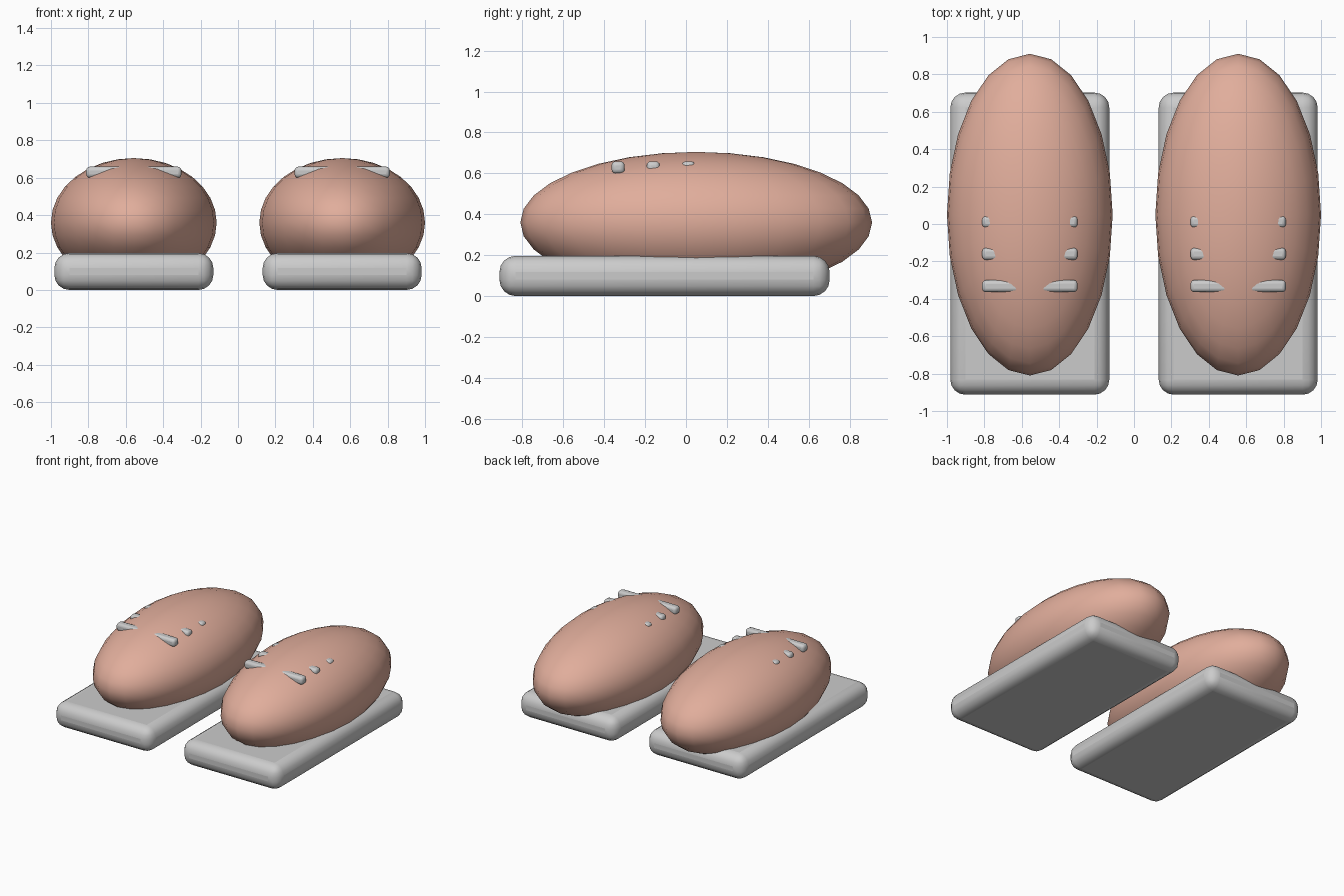
import bpy
from math import radians

if "Cube" in bpy.data.objects:
    bpy.data.objects.remove(bpy.data.objects["Cube"])

fabric = bpy.data.materials.new("salmon_fabric")
fabric.diffuse_color = (0.75, 0.42, 0.33, 1)
fabric.use_nodes = True
fabric.node_tree.nodes["Principled BSDF"].inputs["Base Color"].default_value = fabric.diffuse_color


def rounded_box(name, loc, size, radius, segments):
    bpy.ops.mesh.primitive_cube_add(size=1, location=loc)
    ob = bpy.context.object
    ob.name = name
    ob.scale = size
    bpy.ops.object.transform_apply(location=False, rotation=False, scale=True)
    bev = ob.modifiers.new("round", "BEVEL")
    bev.width = radius
    bev.segments = segments
    bpy.ops.object.shade_smooth_by_angle(angle=radians(40))
    return ob


def shoe(side, cx):
    # thick sole
    rounded_box(side + "_sole", (cx, -0.105, 0.0985), (0.85, 1.615, 0.197), 0.08, 4)

    # egg-shaped upper
    bpy.ops.mesh.primitive_uv_sphere_add(segments=24, ring_count=16, radius=1,
                                         location=(cx, 0.05, 0.36))
    upper = bpy.context.object
    upper.name = side + "_upper"
    upper.scale = (0.443, 0.86, 0.345)
    bpy.ops.object.transform_apply(location=False, rotation=False, scale=True)
    bpy.ops.object.shade_smooth()
    upper.data.materials.append(fabric)

    # laces running through the upper, only their ends show
    for i in range(3):
        rounded_box(f"{side}_lace_{i + 1}", (cx, -0.332 + 0.172 * i, 0.629),
                    (0.51, 0.064, 0.06), 0.02, 3)


for side, cx in (("left", -0.557), ("right", 0.557)):
    shoe(side, cx)
